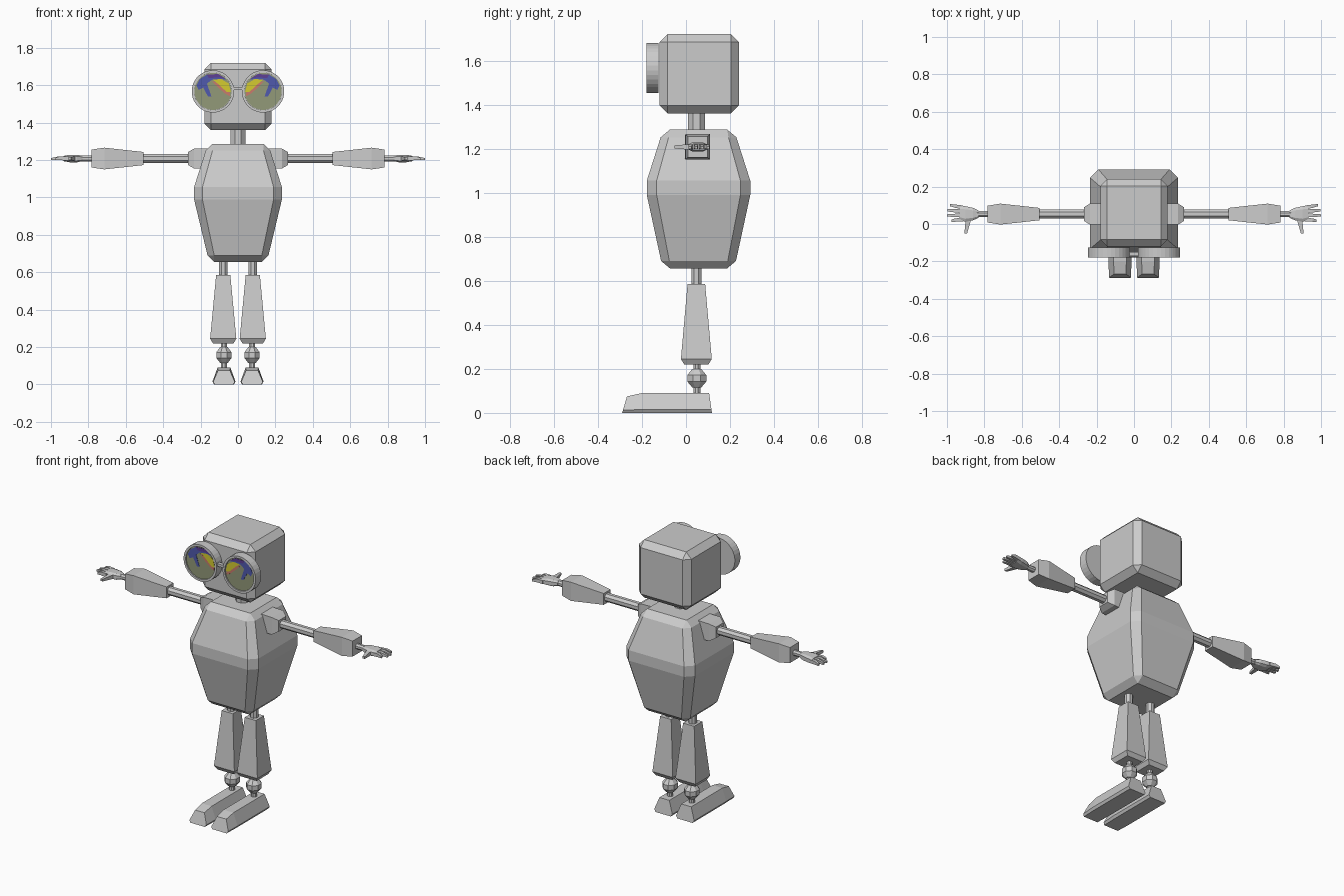
import bpy, bmesh, math
from mathutils import Vector

if "Cube" in bpy.data.objects:
    bpy.data.objects.remove(bpy.data.objects["Cube"], do_unlink=True)


def material(name, r, g, b):
    m = bpy.data.materials.new(name)
    m.use_nodes = True
    m.diffuse_color = (r, g, b, 1)
    m.node_tree.nodes["Principled BSDF"].inputs["Base Color"].default_value = (r, g, b, 1)
    return m


GREY = material("light_grey", .6, .6, .6)
OLIVE = material("lens_olive", .29, .32, .19)
BLUE = material("lens_blue", .08, .1, .42)
YELLOW = material("lens_yellow", .66, .6, .03)
SALMON = material("lens_salmon", .58, .2, .15)
PURPLE = material("lens_purple", .11, .05, .3)


def ngon(n):
    return [(math.cos((i + .5) * math.tau / n) / math.cos(math.pi / n),
             math.sin((i + .5) * math.tau / n) / math.cos(math.pi / n)) for i in range(n)]


def chamfered(k):
    """Unit square whose corners are cut back to k."""
    return [(1, k), (k, 1), (-k, 1), (-1, k), (-1, -k), (-k, -1), (k, -1), (1, -k)]


SQUARE = [(1, 1), (-1, 1), (-1, -1), (1, -1)]
ROUND = ngon(8)
FOOT = [(.55, 1), (-.55, 1), (-1, .17), (-.85, 0), (.85, 0), (1, .17)]


def finish(name, bm, mat, mirror):
    bmesh.ops.remove_doubles(bm, verts=bm.verts, dist=1e-5)
    bmesh.ops.recalc_face_normals(bm, faces=bm.faces)
    mesh = bpy.data.meshes.new(name)
    bm.to_mesh(mesh)
    bm.free()
    mesh.materials.append(mat)
    obj = bpy.data.objects.new(name, mesh)
    bpy.context.scene.collection.objects.link(obj)
    if mirror:
        mod = obj.modifiers.new("mirror", 'MIRROR')
        mod.use_mirror_merge = False
    return obj


def place(axis, along, a, b):
    return Vector({'x': (along, a, b), 'y': (a, along, b), 'z': (a, b, along)}[axis])


def loft(name, axis, centre, steps, shape=SQUARE, mat=GREY, mirror=False, slants=None):
    """Skin sections (position, half a, half b, shift a, shift b) along an axis."""
    bm = bmesh.new()
    rings = []
    for i, step in enumerate(steps):
        pos, ra, rb, da, db = (tuple(step) + (0, 0))[:5]
        pts = shape[i] if isinstance(shape[0], list) else shape
        slant = slants[i] if slants else 0
        rings.append([bm.verts.new(place(axis, pos + slant * v, centre[0] + da + ra * u,
                                         centre[1] + db + rb * v)) for u, v in pts])
    n = len(rings[0])
    for lo, hi in zip(rings, rings[1:]):
        for i in range(n):
            j = (i + 1) % n
            bm.faces.new((lo[i], lo[j], hi[j], hi[i]))
    bm.faces.new(rings[0])
    bm.faces.new(rings[-1])
    return finish(name, bm, mat, mirror)


def rod(name, axis, centre, start, end, r, mirror=True):
    return loft(name, axis, centre, [(start, r, r), (end, r, r)], ROUND, mirror=mirror)


# Head: chamfered cube
bm = bmesh.new()
bmesh.ops.create_cube(bm, size=.36)
bmesh.ops.bevel(bm, geom=bm.edges[:], offset=.036, segments=1, affect='EDGES')
bmesh.ops.translate(bm, verts=bm.verts, vec=(0, .06, 1.54))
finish("head", bm, GREY, False)
rod("neck", 'z', (0, .047), 1.27, 1.37, .039, False)

# Torso: barrel with chamfered corners
body = [(.655, .128, .128), (.69, .163, .17), (.99, .235, .235),
        (1.055, .235, .235), (1.252, .172, .172), (1.287, .135, .13)]
loft("torso", 'z', (0, .057), body,
     [chamfered(k) for k in (1, .78, .81, .81, .79, 1)])

# Arms
ARM = (.053, 1.208)
loft("shoulder", 'x', ARM, [(.14, .057, .055), (.235, .057, .053), (.268, .036, .034)], mirror=True)
rod("upper_arm", 'x', ARM, .26, .52, .024)
loft("forearm", 'x', ARM, [(.505, .033, .035), (.715, .056, .058), (.782, .045, .048)], mirror=True)
rod("wrist", 'x', ARM, .775, .845, .016)

# Hands
loft("palm", 'x', ARM, [(.832, .02, .014), (.86, .033, .02), (.9, .042, .02),
                        (.932, .038, .014, .006)], chamfered(.6), mirror=True)
for label, y0, y1, tip in (("index", .024, .018, .975), ("middle", .046, .046, .999),
                           ("ring", .068, .073, .998), ("little", .089, .101, .983)):
    loft(label + "_finger", 'x', (y0, 1.208),
         [(.915, .010, .011), (.955, .009, .010, (y1 - y0) / 2, .002),
          (tip, .006, .006, y1 - y0, -.003)], mirror=True)
loft("thumb", 'y', (.88, 1.208), [(.045, .02, .013), (.01, .013, .012, .008),
                                  (-.052, .007, .007, .02)], mirror=True)

# Legs
LEG, ANKLE = (.079, .047), (.075, .049)
rod("hip", 'z', LEG, .57, .68, .023)
loft("leg", 'z', LEG, [(.22, .055, .055), (.245, .07, .07), (.585, .038, .04)], mirror=True)
rod("ankle_rod", 'z', ANKLE, .07, .23, .016)
loft("ankle_joint", 'z', ANKLE, [(.115, .02, .02), (.142, .041, .043), (.172, .041, .043),
                                 (.2, .02, .02)], ROUND, mirror=True)
loft("foot", 'y', (.075, 0), [(-.29, .058, .075), (-.2, .062, .09), (.118, .062, .09)],
     FOOT, mirror=True, slants=(.022, 0, -.013))

# Goggles: recessed rims, lens discs and bridge
EYE = (.134, 1.567)
DISC = ngon(32)
loft("goggle_rim", 'y', EYE, [(-.126, .113, .113), (-.18, .113, .113), (-.18, .099, .099),
                              (-.17, .099, .099)], DISC, mirror=True)
loft("lens", 'y', EYE, [(-.168, .0985, .0985), (-.173, .0985, .0985)], DISC, OLIVE, mirror=True)
loft("goggle_bridge", 'y', (0, 1.583), [(-.172, .03, .008), (-.15, .03, .008)])


def plate(name, points, y, mat):
    """Thin lens marking, given in lens percent, outward and up."""
    bm = bmesh.new()
    face = bm.faces.new([bm.verts.new((EYE[0] + u * .001, y, EYE[1] + v * .001)) for u, v in points])
    out = bmesh.ops.extrude_face_region(bm, geom=[face])["geom"]
    bmesh.ops.translate(bm, verts=[g for g in out if isinstance(g, bmesh.types.BMVert)], vec=(0, .002, 0))
    finish(name, bm, mat, True)


# Lens reflections
plate("salmon_glint", [(5, 55), (-30, 45), (-92, -8), (-92, -26), (-70, -16), (-28, 20)], -.1740, SALMON)
plate("yellow_glint", [(12, 72), (-40, 68), (-85, 42), (-96, -4), (-74, -4), (-32, 36)], -.1745, YELLOW)
plate("blue_glint", [(88, 32), (70, 66), (32, 90), (-32, 90), (-70, 64), (-35, 66), (5, 62), (32, 42),
                     (8, -28), (26, -28), (52, 20), (76, 8)], -.1750, BLUE)
plate("purple_glint", [(34, 91), (-30, 92), (-68, 68), (-30, 74), (22, 72)], -.1755, PURPLE)
